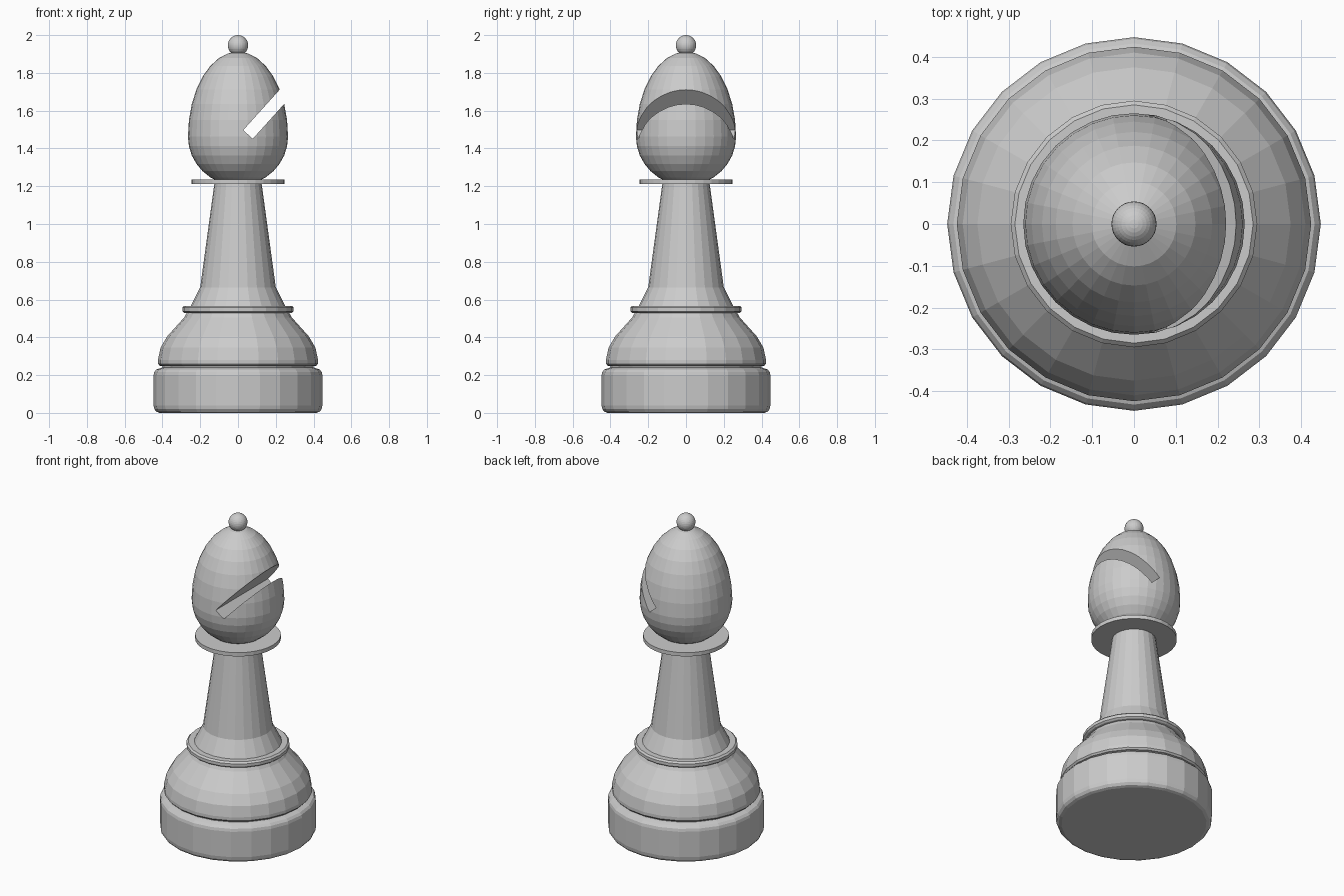
import bpy, bmesh, math

if "Cube" in bpy.data.objects:
    bpy.data.objects.remove(bpy.data.objects["Cube"])


def lathe(name, profile, sides):
    """Revolve an (r, z) profile around z, capping both ends."""
    bm = bmesh.new()
    rings = []
    for r, z in profile:
        if r < 1e-5:
            rings.append([bm.verts.new((0, 0, z))])
        else:
            rings.append([bm.verts.new((r * math.cos(2 * math.pi * i / sides),
                                        r * math.sin(2 * math.pi * i / sides), z))
                          for i in range(sides)])
    for a, b in zip(rings, rings[1:]):
        for i in range(sides):
            j = (i + 1) % sides
            if len(a) == 1:
                bm.faces.new((a[0], b[j], b[i]))
            elif len(b) == 1:
                bm.faces.new((a[i], a[j], b[0]))
            else:
                bm.faces.new((a[i], a[j], b[j], b[i]))
    if len(rings[0]) > 1:
        bm.faces.new(rings[0][::-1])
    if len(rings[-1]) > 1:
        bm.faces.new(rings[-1])
    bmesh.ops.recalc_face_normals(bm, faces=bm.faces[:])
    mesh = bpy.data.meshes.new(name)
    bm.to_mesh(mesh)
    bm.free()
    obj = bpy.data.objects.new(name, mesh)
    bpy.context.collection.objects.link(obj)
    return obj


# Turned foot, belly, ring and stem in one profile
lathe("body", [
    (0.415, 0.0), (0.432, 0.006), (0.443, 0.02), (0.447, 0.04),
    (0.447, 0.20), (0.443, 0.217), (0.432, 0.23), (0.415, 0.236),
    (0.40, 0.24), (0.40, 0.247), (0.415, 0.25), (0.424, 0.26),
    (0.424, 0.28), (0.41, 0.345), (0.375, 0.405), (0.33, 0.455),
    (0.285, 0.505), (0.272, 0.528), (0.285, 0.53), (0.295, 0.538),
    (0.295, 0.557), (0.285, 0.567), (0.25, 0.567), (0.20, 0.665),
    (0.125, 1.215)], 24)

# Thin collar under the head
lathe("collar", [(0.245, 1.212), (0.245, 1.236)], 32)

# Egg-shaped head, taller above its widest line
egg = []
for i in range(17):
    t = -math.pi / 2 + math.pi * i / 16
    height = 0.45 if t > 0 else 0.258
    egg.append((0.265 * math.cos(t), 1.462 + height * math.sin(t)))
head = lathe("head", egg, 32)

# Slanted slit cut into the head
ANGLE, LENGTH = math.radians(48), 0.5
bpy.ops.mesh.primitive_cube_add(
    size=1,
    location=(0.053 + LENGTH / 2 * math.cos(ANGLE), 0,
              1.474 + LENGTH / 2 * math.sin(ANGLE)),
    rotation=(0, -ANGLE, 0))
cutter = bpy.context.object
cutter.name = "slit_cutter"
cutter.scale = (LENGTH, 1.0, 0.068)
cut = head.modifiers.new("slit", 'BOOLEAN')
cut.operation = 'DIFFERENCE'
cut.solver = 'EXACT'
cut.object = cutter
cutter.hide_render = True
cutter.display_type = 'WIRE'

# Ball finial
bpy.ops.mesh.primitive_uv_sphere_add(segments=32, ring_count=16, radius=0.054,
                                     location=(0, 0, 1.946))
bpy.context.object.name = "finial"
